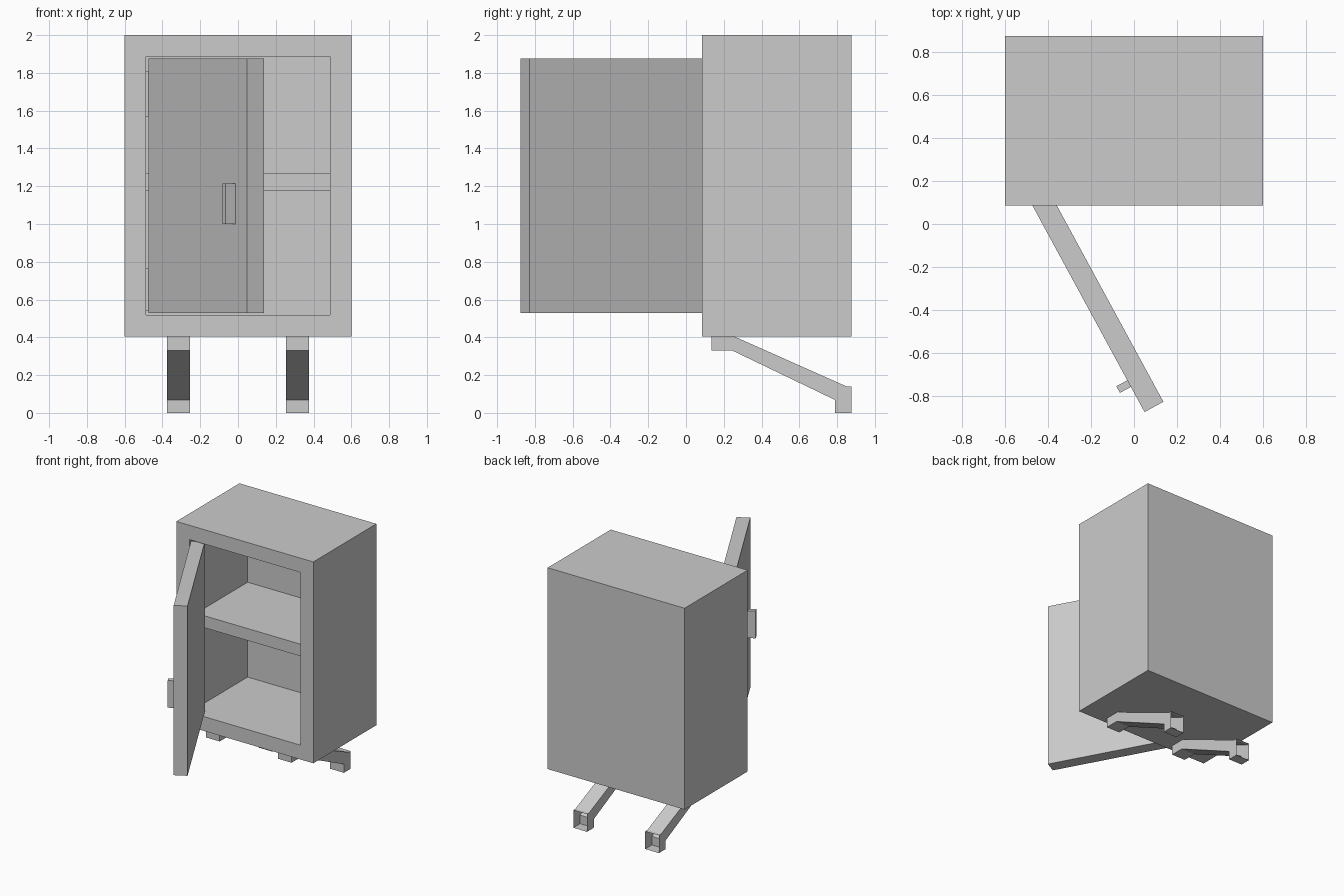
import bpy, bmesh, math
from mathutils import Matrix, Vector

if "Cube" in bpy.data.objects:
    bpy.data.objects.remove(bpy.data.objects["Cube"])


def finish(name, bm):
    mesh = bpy.data.meshes.new(name)
    bm.to_mesh(mesh)
    bm.free()
    ob = bpy.data.objects.new(name, mesh)
    bpy.context.collection.objects.link(ob)
    return ob


def box_bm(lo, hi):
    lo, hi = Vector(lo), Vector(hi)
    bm = bmesh.new()
    bmesh.ops.create_cube(bm, size=1)
    bmesh.ops.scale(bm, vec=hi - lo, verts=bm.verts)
    bmesh.ops.translate(bm, vec=(lo + hi) / 2, verts=bm.verts)
    return bm


def box(name, lo, hi):
    return finish(name, box_bm(lo, hi))


def face_towards(bm, direction):
    bm.normal_update()
    return max(bm.faces, key=lambda f: f.normal.dot(Vector(direction)))


FRONT, BACK = 0.085, 0.875

# Cabinet shell: inset the front face and push it in to form the cavity
bm = box_bm((-0.6, FRONT, 0.405), (0.6, BACK, 2.0))
front = face_towards(bm, (0, -1, 0))
bmesh.ops.inset_region(bm, faces=[front], thickness=0.1135, use_even_offset=True)
inner = bmesh.ops.extrude_discrete_faces(bm, faces=[front])["faces"][0]
bmesh.ops.translate(bm, vec=(0, 0.73, 0), verts=inner.verts)
bmesh.ops.recalc_face_normals(bm, faces=bm.faces)
finish("cabinet_shell", bm)

# Shelf, set back from the opening by the door thickness
box("shelf", (-0.486, FRONT + 0.085, 1.175), (0.486, FRONT + 0.73, 1.27))

# Open door and its handle, built along local x and swung about the hinge corner
swing = Matrix.Translation((-0.475, 0.09, 0)) @ Matrix.Rotation(math.radians(-61.5), 4, 'Z')
for name, lo, hi in (
    ("door", (0, 0, 0.53), (1.098, 0.1, 1.875)),
    ("door_handle", (0.93, -0.058, 1.0), (0.965, 0, 1.215)),
):
    box(name, lo, hi).matrix_world = swing

# Small hinge plates between door and frame
for name, z0, z1 in (("upper_hinge", 1.57, 1.81), ("lower_hinge", 0.54, 0.765)):
    box(name, (-0.486, 0.095, z0), (-0.455, 0.135, z1))

# Legs: side profile extruded across x, with an open channel end at the back
profile = [(0.135, 0.405), (0.135, 0.33), (0.245, 0.33), (0.79, 0.068), (0.79, 0),
           (BACK, 0), (BACK, 0.14), (0.85, 0.14), (0.255, 0.405)]
for name, x0 in (("left_leg", -0.375), ("right_leg", 0.255)):
    bm = bmesh.new()
    side = bm.faces.new([bm.verts.new((x0, y, z)) for y, z in profile])
    ext = bmesh.ops.extrude_face_region(bm, geom=[side], use_keep_orig=True)["geom"]
    bmesh.ops.translate(bm, vec=(0.12, 0, 0),
                        verts=[v for v in ext if isinstance(v, bmesh.types.BMVert)])
    bmesh.ops.recalc_face_normals(bm, faces=bm.faces)
    bmesh.ops.delete(bm, geom=[face_towards(bm, (0, 1, 0))], context='FACES_ONLY')
    finish(name, bm)
